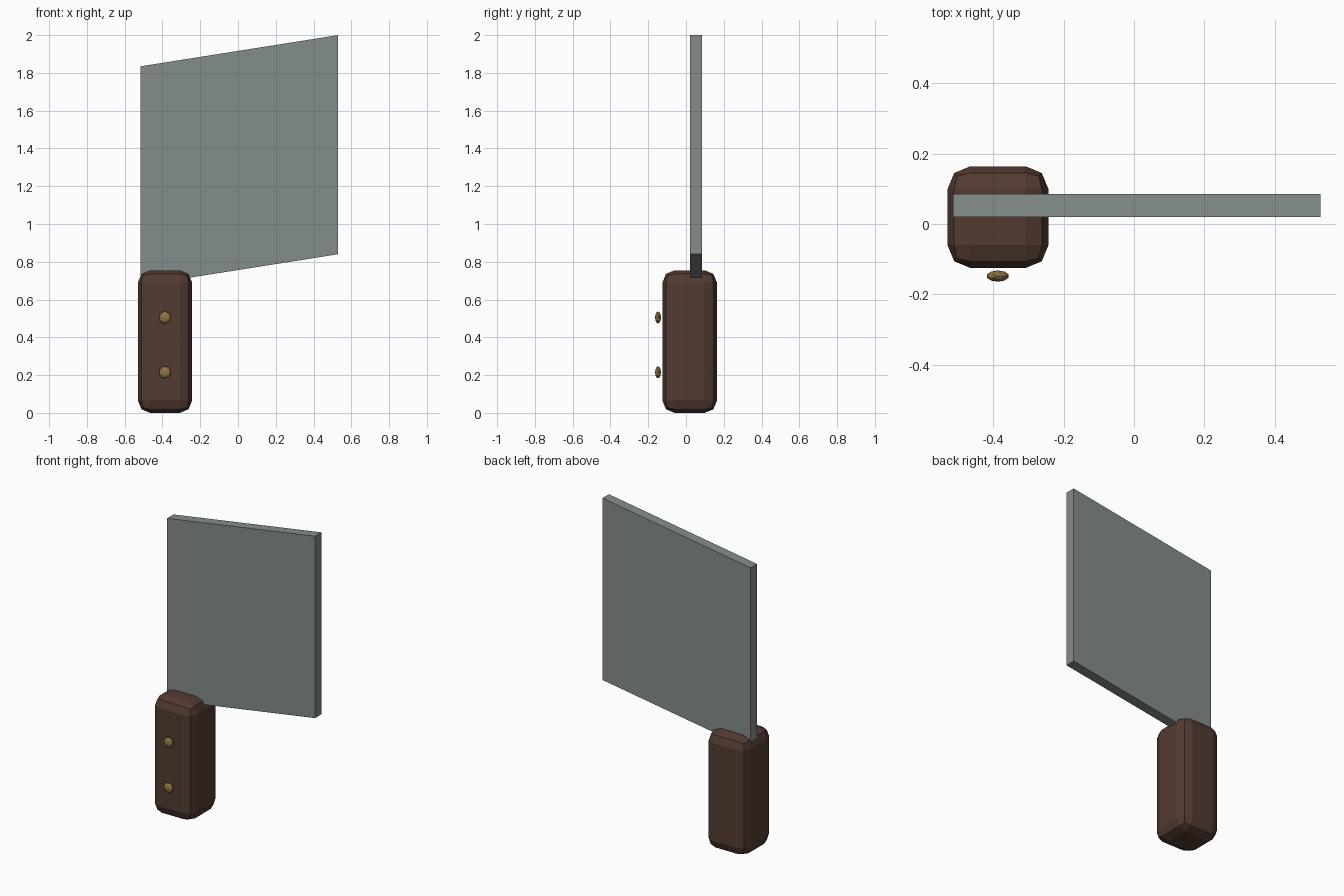
import bpy
import bmesh
from mathutils import Matrix, Vector

old = bpy.data.objects.get("Cube")
if old:
    bpy.data.objects.remove(old, do_unlink=True)


def material(name, rgb):
    mat = bpy.data.materials.new(name)
    mat.use_nodes = True
    mat.diffuse_color = (*rgb, 1)
    mat.node_tree.nodes["Principled BSDF"].inputs["Base Color"].default_value = (*rgb, 1)
    return mat


def add_part(name, bm, mat):
    bmesh.ops.recalc_face_normals(bm, faces=bm.faces)
    mesh = bpy.data.meshes.new(name)
    bm.to_mesh(mesh)
    bm.free()
    mesh.materials.append(mat)
    obj = bpy.data.objects.new(name, mesh)
    bpy.context.collection.objects.link(obj)
    return obj


def box(low, high):
    low, high = Vector(low), Vector(high)
    bm = bmesh.new()
    place = Matrix.Translation((low + high) / 2) @ Matrix.Diagonal((*(high - low), 1))
    bmesh.ops.create_cube(bm, size=1, matrix=place)
    return bm


steel = material("blade steel", (0.23, 0.27, 0.26))
wood = material("dark wood", (0.085, 0.043, 0.031))
brass = material("brass", (0.28, 0.18, 0.06))

# Handle: block with chamfered edges
handle = add_part("handle", box((-0.53, -0.125, 0), (-0.243, 0.164, 0.755)), wood)
bevel = handle.modifiers.new("rounded edges", "BEVEL")
bevel.width = 0.065
bevel.segments = 2

# Blade: flat slab sheared upwards along x
bm = box((-0.515, 0.02, 0.675), (0.53, 0.085, 1.835))
for v in bm.verts:
    if v.co.x > 0:
        v.co.z += 0.165
add_part("blade", bm, steel)

# Rivets: flattened balls on the front of the handle
for name, z in (("lower_rivet", 0.215), ("upper_rivet", 0.505)):
    bm = bmesh.new()
    place = Matrix.Translation((-0.387, -0.148, z)) @ Matrix.Diagonal((0.032, 0.016, 0.032, 1))
    bmesh.ops.create_icosphere(bm, subdivisions=2, radius=1, matrix=place)
    add_part(name, bm, brass)
